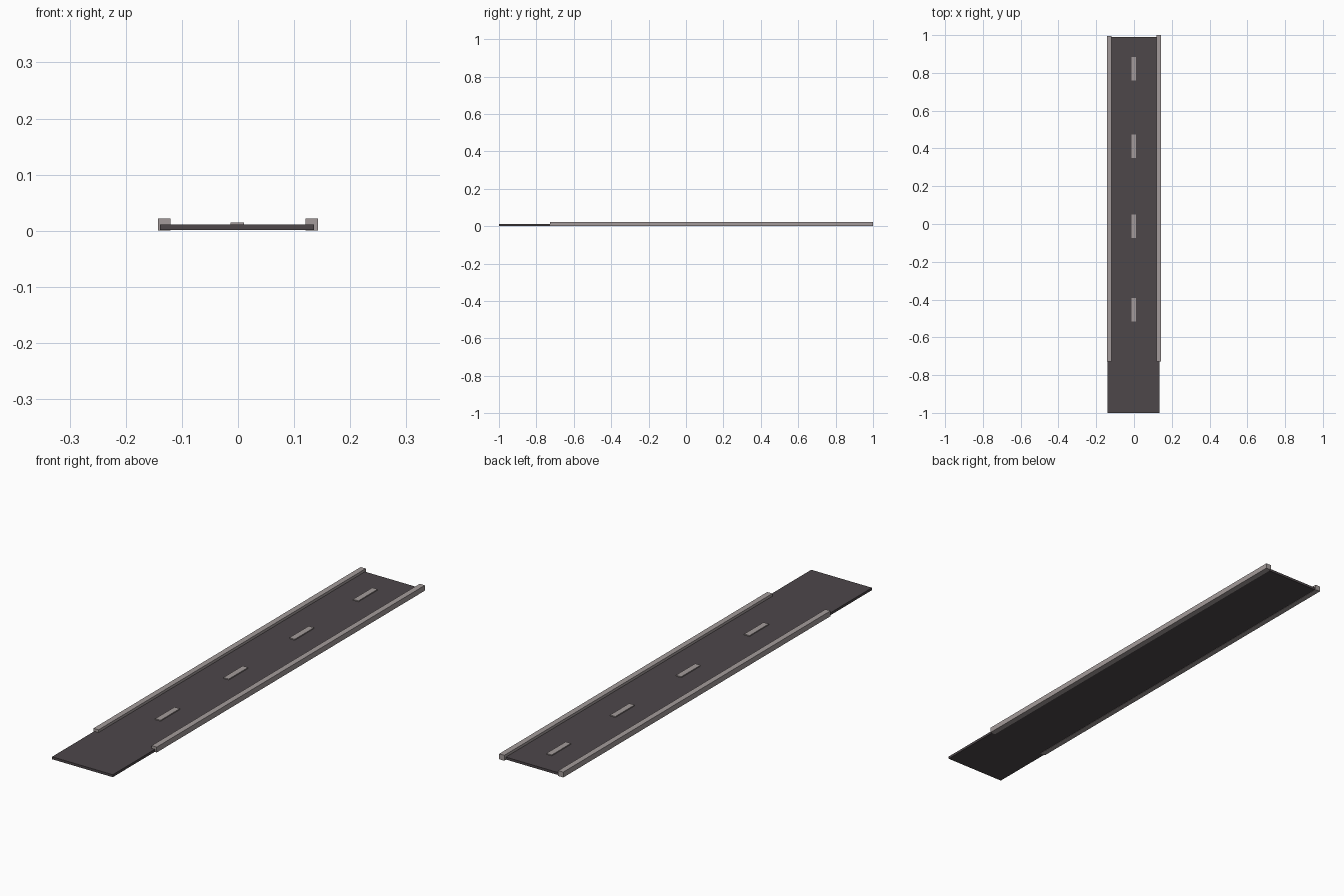
import bpy

if "Cube" in bpy.data.objects:
    bpy.data.objects.remove(bpy.data.objects["Cube"], do_unlink=True)


def make_material(name, rgb):
    mat = bpy.data.materials.new(name)
    mat.use_nodes = True
    mat.diffuse_color = (*rgb, 1)
    mat.node_tree.nodes["Principled BSDF"].inputs["Base Color"].default_value = (*rgb, 1)
    return mat


def box(name, x, y, z, mat):
    """Box spanning the given (min, max) range on each axis."""
    spans = (x, y, z)
    bpy.ops.mesh.primitive_cube_add(size=1, location=[(a + b) / 2 for a, b in spans])
    obj = bpy.context.object
    obj.name = name
    obj.scale = [b - a for a, b in spans]
    bpy.ops.object.transform_apply(location=False, rotation=False, scale=True)
    obj.data.materials.append(mat)
    return obj


asphalt = make_material("dark asphalt", (0.075, 0.063, 0.068))
concrete = make_material("light concrete", (0.37, 0.33, 0.325))

# Road slab
box("road", (-0.139, 0.135), (-1, 0.99), (0.001, 0.011), asphalt)

# Kerbs along both edges, stopping short of the front end
box("right_kerb", (-0.143, -0.12), (-0.728, 0.995), (0, 0.022), concrete)
box("left_kerb", (0.12, 0.143), (-0.728, 1), (0, 0.022), concrete)

# Raised centre dashes
for i, y in enumerate((-0.453, -0.013, 0.412, 0.822)):
    box(f"centre_dash_{i + 1}", (-0.013, 0.011), (y - 0.062, y + 0.062),
        (0.005, 0.015), concrete)
